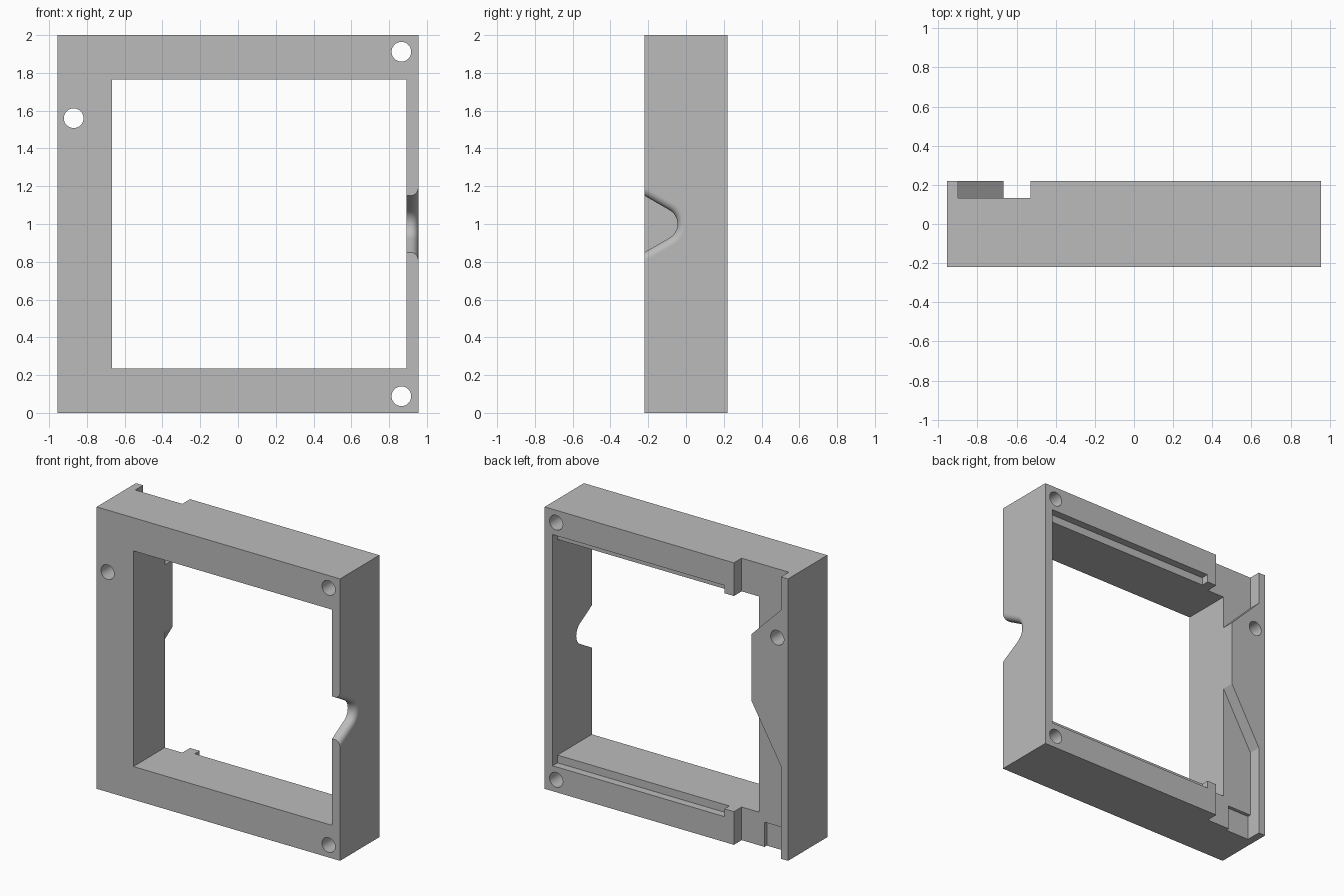
import bpy
import bmesh
from math import radians, sin, cos, tan, pi

if "Cube" in bpy.data.objects:
    bpy.data.objects.remove(bpy.data.objects["Cube"])

W, D, H = 0.955, 0.22, 2.0          # half width, half depth, height

grey = bpy.data.materials.new("plain grey")
grey.use_nodes = True
COLOUR = (0.5, 0.5, 0.5, 1)
grey.diffuse_color = COLOUR
grey.node_tree.nodes["Principled BSDF"].inputs["Base Color"].default_value = COLOUR


def loft(name, rings):
    """Solid skinned through equal-length rings of points, capped at both ends."""
    bm = bmesh.new()
    loops = [[bm.verts.new(p) for p in ring] for ring in rings]
    for a, b in zip(loops, loops[1:]):
        for i in range(len(a)):
            j = (i + 1) % len(a)
            bm.faces.new((a[i], a[j], b[j], b[i]))
    bm.faces.new(loops[0])
    bm.faces.new(loops[-1])
    bmesh.ops.recalc_face_normals(bm, faces=bm.faces)
    mesh = bpy.data.meshes.new(name)
    bm.to_mesh(mesh)
    bm.free()
    obj = bpy.data.objects.new(name, mesh)
    bpy.context.collection.objects.link(obj)
    mesh.materials.append(grey)
    return obj


def prism(name, outline, y0, y1):
    """Extrude an x-z outline along y."""
    return loft(name, [[(x, y, z) for x, z in outline] for y in (y0, y1)])


def box(name, x0, x1, y0, y1, z0, z1):
    return prism(name, [(x0, z0), (x1, z0), (x1, z1), (x0, z1)], y0, y1)


def cut(target, cutter):
    mod = target.modifiers.new("cut", 'BOOLEAN')
    mod.operation = 'DIFFERENCE'
    mod.solver = 'EXACT'
    mod.object = cutter
    bpy.context.view_layer.objects.active = target
    bpy.ops.object.modifier_apply(modifier=mod.name)
    bpy.data.objects.remove(cutter)


# Solid block with an off-centre window
frame = box("frame", -W, W, -D, D, 0, H)
cut(frame, box("window_cutter", -0.667, 0.893, -1, 1, 0.235, 1.765))

# Rear channel beside the outer rail, leaving the angled screw boss standing
channel = [(-0.9, 2.2), (-0.53, 2.2), (-0.53, -0.2), (-0.9, -0.2),
           (-0.9, 0.655), (-0.602, 1.173), (-0.602, 1.465), (-0.9, 1.765)]
cut(frame, prism("channel_cutter", channel, 0.133, 0.5))

# Shallow pocket at the foot of the channel
cut(frame, box("pocket_cutter", -0.9, -0.71, 0.108, 0.4, -0.2, 0.175))

# Rebate around the back edge of the window
cut(frame, box("rebate_cutter", -0.455, 0.893, 0.165, 0.5, 0.18, 1.82))

# Screw holes
for hx, hz in ((0.865, 1.912), (0.865, 0.088), (-0.87, 1.56)):
    ring = [(hx + 0.052 * cos(a * pi / 24), hz + 0.052 * sin(a * pi / 24))
            for a in range(48)]
    cut(frame, prism("hole_cutter", ring, -1, 1))


# Rounded V notch in the thin side wall, flared at its outer edge
def notch_ring(x, offset):
    r = 0.085 + offset
    centre = -0.13
    half = (centre + 2 * r + 0.4) * tan(radians(30))
    pts = [(x, -0.4, 1 - half)]
    for i in range(17):
        a = radians(-60 + 120 * i / 16)
        pts.append((x, centre + r * cos(a), 1 + r * sin(a)))
    pts.append((x, -0.4, 1 + half))
    return pts


FLARE = 0.04
rings = [notch_ring(0.8, 0)]
for i in range(11):
    t = i / 10 * pi / 2
    rings.append(notch_ring(W - FLARE + FLARE * sin(t), FLARE * (1 - cos(t))))
rings.append(notch_ring(1.1, FLARE))
cut(frame, loft("notch_cutter", rings))

# Smooth the curved faces only
bpy.ops.object.select_all(action='DESELECT')
frame.select_set(True)
bpy.context.view_layer.objects.active = frame
bpy.ops.object.shade_smooth_by_angle(angle=radians(30))
for face in frame.data.polygons:
    if max(abs(c) for c in face.normal) > 0.99999:
        face.use_smooth = False
